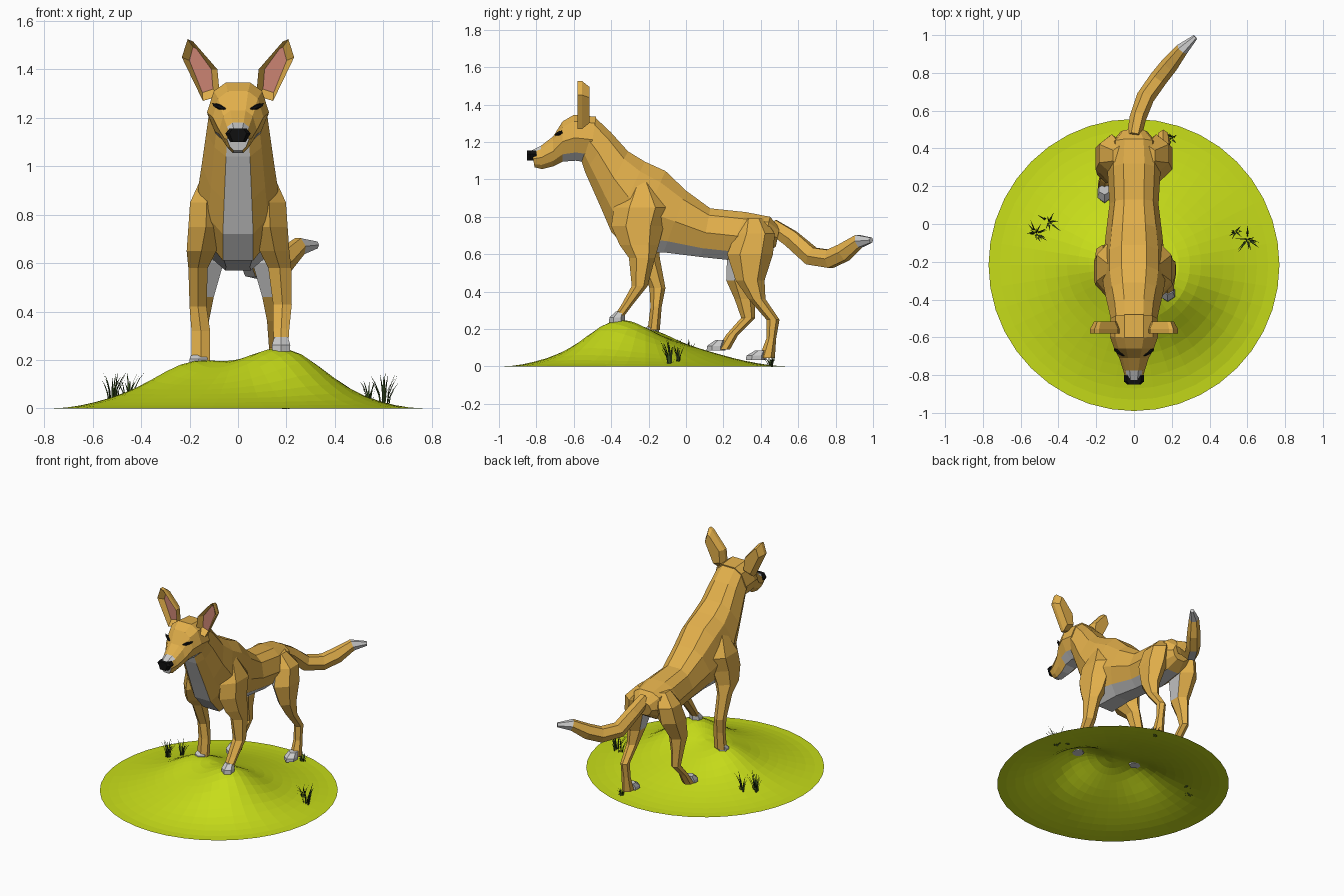
import bpy, bmesh, math, random
from mathutils import Vector

if "Cube" in bpy.data.objects:
    bpy.data.objects.remove(bpy.data.objects["Cube"])

random.seed(4)


def material(name, rgb):
    m = bpy.data.materials.new(name)
    m.diffuse_color = (*rgb, 1)
    m.use_nodes = True
    m.node_tree.nodes["Principled BSDF"].inputs["Base Color"].default_value = m.diffuse_color
    return m


TAN = material("tan_fur", (0.76, 0.43, 0.07))
PALE = material("pale_fur", (0.62, 0.62, 0.62))
BLACK = material("black", (0.005, 0.005, 0.005))
PINK = material("ear_pink", (0.6, 0.23, 0.17))
LIME = material("lime_ground", (0.57, 0.72, 0.01))
GRASS = material("grass", (0.04, 0.08, 0.015))


def finish(name, bm, mats, fix=True):
    if fix:
        bmesh.ops.recalc_face_normals(bm, faces=bm.faces)
    me = bpy.data.meshes.new(name)
    bm.to_mesh(me)
    bm.free()
    for m in mats:
        me.materials.append(m)
    ob = bpy.data.objects.new(name, me)
    bpy.context.collection.objects.link(ob)
    return ob


def loft(name, rings, mats, pick=lambda i, j: 0):
    """Skin a list of closed rings; pick(i, j) gives the material slot."""
    bm = bmesh.new()
    vs = [[bm.verts.new(p) for p in r] for r in rings]
    n = len(vs[0])
    for i in range(len(vs) - 1):
        for j in range(n):
            k = (j + 1) % n
            f = bm.faces.new((vs[i][j], vs[i][k], vs[i + 1][k], vs[i + 1][j]))
            f.material_index = pick(i, j)
    bm.faces.new(vs[0]).material_index = pick(0, 0)
    bm.faces.new(vs[-1]).material_index = pick(len(vs) - 2, 0)
    return finish(name, bm, mats)


def torso_ring(top, bottom, w, shape=((0, .4), (.14, .78), (.5, 1), (.82, .75), (1, .38))):
    a, b = Vector((0, *top)), Vector((0, *bottom))
    right = [a.lerp(b, t) + Vector((x * w, 0, 0)) for t, x in shape]
    return right + [Vector((-p.x, p.y, p.z)) for p in reversed(right)]


# Torso and neck: (top y,z), (bottom y,z), half width; strip 4 is the underside
torso = [((-.49, 1.335), (-.56, 1.10), .12), ((-.40, 1.25), (-.54, 1.04), .13),
         ((-.31, 1.15), (-.46, .86), .15), ((-.22, 1.095), (-.40, .72), .165),
         ((-.11, 1.045), (-.30, .61), .165), ((0, .94), (-.12, .61), .15),
         ((.13, .845), (.08, .585), .13), ((.32, .825), (.22, .57), .14),
         ((.45, .80), (.40, .59), .125), ((.50, .74), (.48, .64), .07)]
loft("torso", [torso_ring(*s) for s in torso], [TAN, PALE],
     lambda i, j: int((j == 4 and i < 8) or (j in (3, 5) and 3 < i < 7)))

# Head
head = [((-.48, 1.335), (-.52, 1.09), .125), ((-.60, 1.345), (-.59, 1.10), .128),
        ((-.66, 1.31), (-.66, 1.095), .105), ((-.71, 1.23), (-.71, 1.07), .078),
        ((-.775, 1.18), (-.77, 1.055), .058), ((-.825, 1.155), (-.81, 1.065), .045)]
loft("head", [torso_ring(*s) for s in head], [TAN, PALE],
     lambda i, j: int((j in (3, 4, 5) and i < 2) or (j == 4) or (j in (9, 0, 8) and i > 3)))

# Nose
loft("nose", [[(x * w, y, z) for x, z in ((-.7, 1.155), (.7, 1.155), (1, 1.135), (.6, 1.10), (-.6, 1.10), (-1, 1.135))]
              for y, w in ((-.80, .052), (-.835, .052), (-.85, .035))], [BLACK])

# Eyes and ears
for s, side in ((1, "left"), (-1, "right")):
    bm = bmesh.new()
    bmesh.ops.create_icosphere(bm, subdivisions=1, radius=1)
    for v in bm.verts:
        a, b, c = v.co
        v.co = (s * (.077 + .034 * a), -.68 + .018 * a + .014 * b, 1.245 + .012 * c + .012 * a)
    finish("eye_" + side, bm, [BLACK])

    outline = [(.075, 1.29), (.145, 1.27), (.232, 1.45), (.208, 1.525), (.185, 1.515), (.085, 1.40)]
    cx, cz = .15, 1.40
    bm = bmesh.new()
    layers = []
    for k, y in ((.62, -.545), (1, -.58), (1, -.555), (.75, -.515)):
        layers.append([bm.verts.new((s * (cx + (x - cx) * k), y, cz + (z - cz) * (k + .12 * (k < .7)))) for x, z in outline])
    for r in range(3):
        for j in range(6):
            k = (j + 1) % 6
            bm.faces.new((layers[r][j], layers[r][k], layers[r + 1][k], layers[r + 1][j]))
    bm.faces.new(layers[0]).material_index = 1
    bm.faces.new(layers[-1])
    finish("ear_" + side, bm, [TAN, PINK])


# Legs: stations of (z, y front, y back, x inner, x outer), six-sided
def limb_ring(s, z, y0, y1, x0, x1):
    d, m = y1 - y0, (x0 + x1) / 2
    pts = ((m, y0), (x1, y0 + .28 * d), (x1, y0 + .75 * d), (m, y1), (x0, y0 + .75 * d), (x0, y0 + .28 * d))
    return [(s * x, y, z) for x, y in pts]


shoulder = [(1.0, -.27, -.20, .08, .13), (.85, -.385, -.09, .06, .198), (.75, -.40, -.12, .06, .205),
            (.65, -.355, -.145, .09, .212)]
thigh = [(.79, .30, .42, .03, .11), (.71, .265, .475, .05, .185), (.60, .22, .465, .06, .203)]
front_r = shoulder + [(.58, -.305, -.165, .125, .22), (.43, -.29, -.205, .145, .222), (.33, -.345, -.285, .145, .212),
                      (.27, -.385, -.33, .148, .208)]
front_l = shoulder + [(.58, -.27, -.14, .125, .205), (.42, -.195, -.11, .13, .2), (.32, -.19, -.13, .115, .192),
                      (.195, -.205, -.14, .115, .192)]
hind_r = thigh + [(.46, .265, .42, .10, .195), (.36, .335, .425, .12, .187), (.25, .43, .50, .128, .18),
                  (.15, .43, .482, .128, .18), (.045, .39, .475, .122, .19)]
hind_l = thigh + [(.46, .215, .375, .10, .195), (.36, .26, .37, .12, .187), (.26, .295, .37, .128, .18),
                  (.17, .215, .28, .128, .18), (.09, .165, .235, .122, .19)]
for name, s, st in (("front_leg_left", 1, front_r), ("front_leg_right", -1, front_l)):
    loft(name, [limb_ring(s, *r) for r in st], [TAN])
for name, s, st in (("hind_leg_left", 1, hind_r), ("hind_leg_right", -1, hind_l)):
    loft(name, [limb_ring(s, *r) for r in st], [TAN, PALE], lambda i, j: int(j in (4, 5) and i < 3))

# Paws: (side, centre x, toe y, floor z, length, height)
for name, s, x, y, z, ln, h in (("front_paw_left", 1, .178, -.412, .235, .085, .06),
                                ("front_paw_right", -1, .163, -.225, .185, .08, .04),
                                ("hind_paw_left", 1, .156, .32, .035, .11, .05),
                                ("hind_paw_right", -1, .156, .11, .085, .10, .055)):
    loft(name, [limb_ring(s, z + h * t, y + ln * a, y + ln, x - w, x + w)
                for t, a, w in ((0, 0, .036), (.45, .03, .038), (1, .45, .028))], [PALE])

# Tail: (point, radius), six-sided with pale underside and tip
tail = [((.0, .46, .75), .045), ((.02, .56, .685), .052), ((.06, .67, .59), .056), ((.13, .77, .575), .056),
        ((.19, .845, .61), .054), ((.255, .925, .67), .04), ((.325, .99, .675), .016)]
rings = []
for i, (p, r) in enumerate(tail):
    t = Vector(tail[min(i + 1, 6)][0]) - Vector(tail[max(i - 1, 0)][0])
    side = t.cross(Vector((0, 0, 1))).normalized()
    up = side.cross(t).normalized()
    rings.append([Vector(p) + r * (side * math.cos(a) * .85 + up * math.sin(a))
                  for a in (math.tau * k / 6 for k in range(6))])
loft("tail", rings, [TAN, PALE], lambda i, j: int(i == 5 or (j in (3, 4, 5) and i < 3 and j == 4)))


# Ground mound: open shell of rings
def ground(x, y):
    q = max(0, 1 - (x * x + (y + .217) ** 2) / .77 ** 2)
    base = (.15 - .08 * min(max(0, y + .2), .5)) * q * q
    edge = min(1, q * 4)
    return base + edge * (.125 * math.exp(-((x - .2) ** 2 + (y + .37) ** 2) / .044)
                          + .06 * math.exp(-((x + .2) ** 2 + (y + .2) ** 2) / .03))


bm = bmesh.new()
N, R = 40, 13
centre = bm.verts.new((0, -.217, ground(0, -.217)))
prev = None
for i in range(1, R + 1):
    ring = []
    for k in range(N):
        a = math.tau * k / N
        x, y = .77 * i / R * math.cos(a), -.217 + .773 * i / R * math.sin(a)
        ring.append(bm.verts.new((x, y, ground(x, y) if i < R else 0)))
    for k in range(N):
        m = (k + 1) % N
        if prev:
            bm.faces.new((prev[k], ring[k], ring[m], prev[m]))
        else:
            bm.faces.new((centre, ring[k], ring[m]))
    prev = ring
finish("ground_mound", bm, [LIME], fix=False)

# Grass tufts of bent tapering blades
for n, (gx, gy, spread, tall, count) in enumerate(((-.52, -.05, .03, .12, 16), (-.45, .01, .025, .11, 12),
                                                   (.60, -.08, .03, .13, 16), (.54, -.04, .02, .09, 9),
                                                   (.20, .45, .02, .06, 12))):
    bm = bmesh.new()
    for _ in range(count):
        a = random.uniform(0, math.tau)
        d = Vector((math.cos(a), math.sin(a), 0))
        w = Vector((-d.y, d.x, 0)) * .004
        p = Vector((gx, gy, 0)) + d * random.uniform(0, spread)
        p.z = ground(p.x, p.y) - .005
        h, lean = tall * random.uniform(.6, 1), tall * random.uniform(.15, .5)
        pts = [p + d * lean * t * t + Vector((0, 0, h * t)) for t in (0, .4, .75, 1)]
        strip = [(bm.verts.new(q - w * k), bm.verts.new(q + w * k)) for q, k in zip(pts, (1, .9, .6, .1))]
        for (a0, a1), (b0, b1) in zip(strip, strip[1:]):
            bm.faces.new((a0, a1, b1, b0))
    finish(f"grass_tuft_{n + 1}", bm, [GRASS], fix=False)
